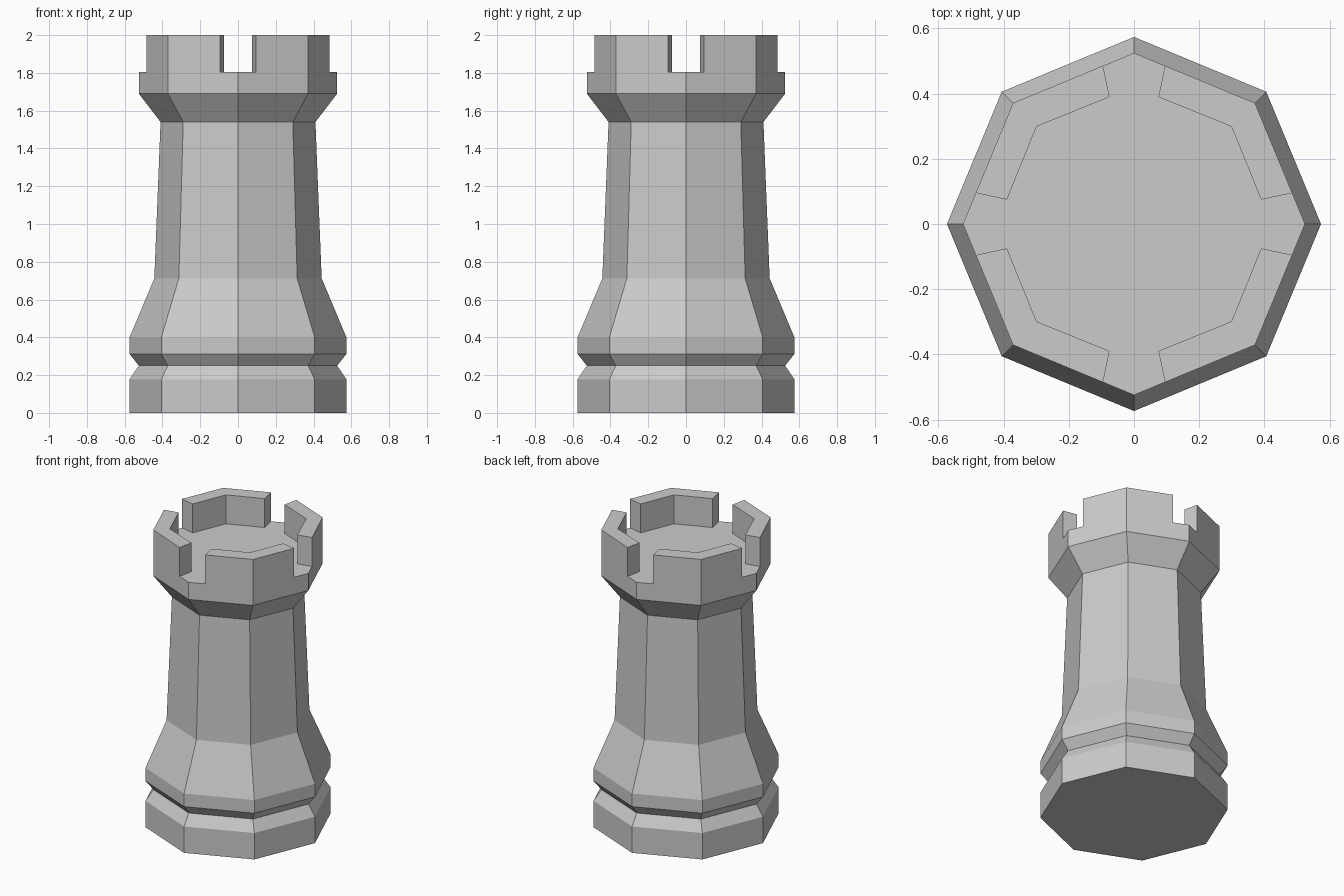
import bpy, bmesh
from math import cos, sin, pi

if "Cube" in bpy.data.objects:
    bpy.data.objects.remove(bpy.data.objects["Cube"])

SIDES = 8


def loft(name, rings):
    """Closed solid skinned through equal-length rings of points."""
    bm = bmesh.new()
    loops = [[bm.verts.new(p) for p in ring] for ring in rings]
    n = len(loops[0])
    for low, high in zip(loops, loops[1:]):
        for i in range(n):
            j = (i + 1) % n
            bm.faces.new((low[i], low[j], high[j], high[i]))
    bm.faces.new(reversed(loops[0]))
    bm.faces.new(loops[-1])
    bmesh.ops.recalc_face_normals(bm, faces=bm.faces[:])
    mesh = bpy.data.meshes.new(name)
    bm.to_mesh(mesh)
    bm.free()
    obj = bpy.data.objects.new(name, mesh)
    bpy.context.collection.objects.link(obj)
    return obj


def octagon(r, z):
    return [(r * cos(2 * pi * i / SIDES), r * sin(2 * pi * i / SIDES), z)
            for i in range(SIDES)]


# Tower: octagonal profile of (radius, height)
profile = [(0.574, 0), (0.574, 0.178), (0.525, 0.25), (0.574, 0.312),
           (0.574, 0.40), (0.443, 0.712), (0.41, 1.54), (0.525, 1.69),
           (0.525, 2.0)]
tower = loft("tower", [octagon(r, z) for r, z in profile])

# Cutter: octagonal well with a flared notch on each of the four axes
quadrant = [(0.39, -0.075), (0.58, -0.115), (0.58, 0.115), (0.39, 0.075),
            (0.299, 0.299)]
outline = []
for k in range(4):
    c, s = cos(k * pi / 2), sin(k * pi / 2)
    outline += [(x * c - y * s, x * s + y * c) for x, y in quadrant]
cutter = loft("battlement_cutter",
              [[(x, y, z) for x, y in outline] for z in (1.805, 2.2)])
cutter.hide_render = True
cutter.display_type = 'WIRE'

# Cut the battlements
cut = tower.modifiers.new("battlements", 'BOOLEAN')
cut.operation = 'DIFFERENCE'
cut.solver = 'EXACT'
cut.object = cutter
